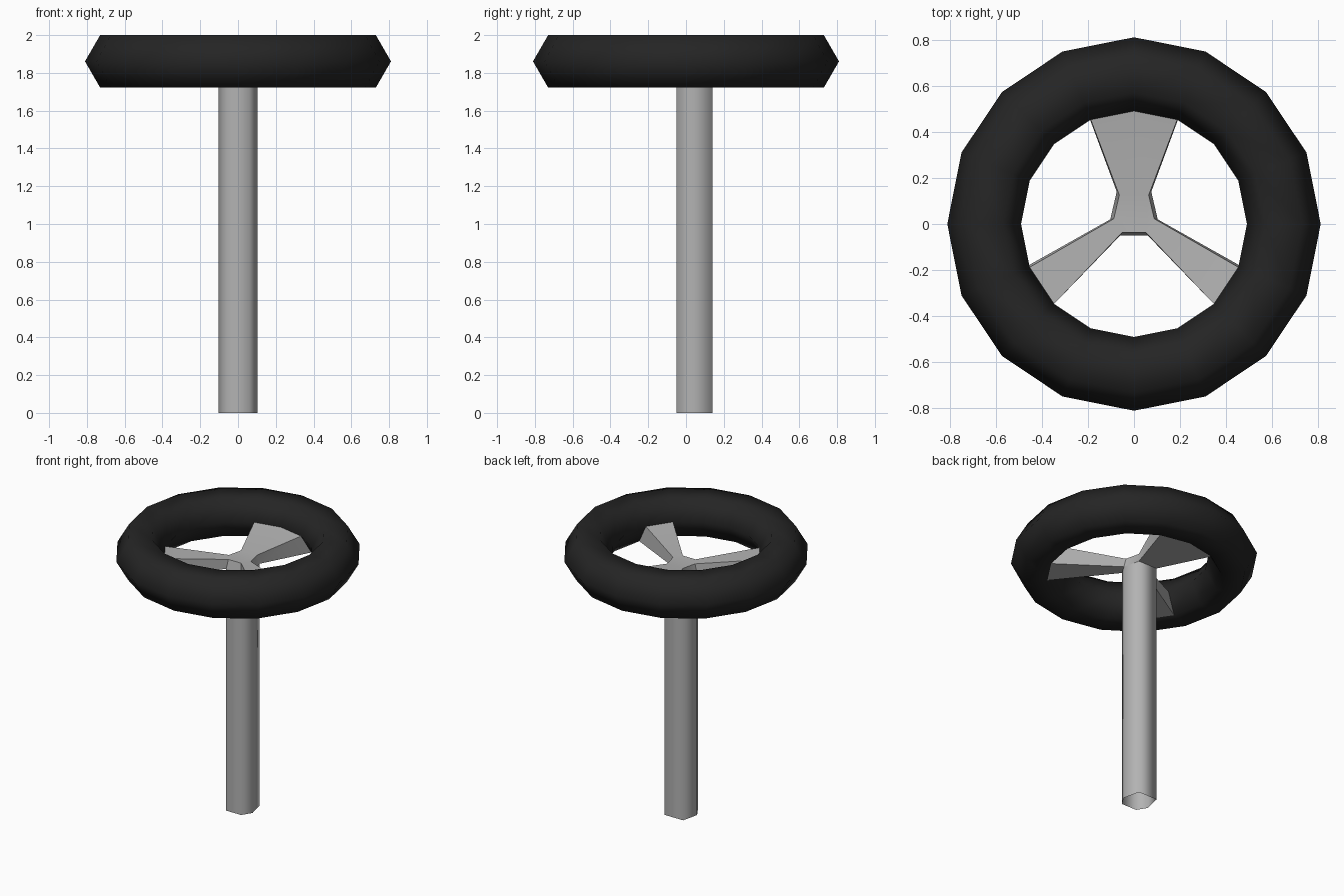
import bpy, bmesh
from math import cos, sin, pi, radians

if "Cube" in bpy.data.objects:
    bpy.data.objects.remove(bpy.data.objects["Cube"])


def material(name, v):
    m = bpy.data.materials.new(name)
    m.diffuse_color = (v, v, v, 1)
    m.use_nodes = True
    m.node_tree.nodes["Principled BSDF"].inputs["Base Color"].default_value = m.diffuse_color
    return m


grey = material("grey metal", 0.45)
black = material("black rubber", 0.018)


def finish(bm, name, mat, angle):
    bmesh.ops.recalc_face_normals(bm, faces=bm.faces)
    me = bpy.data.meshes.new(name)
    bm.to_mesh(me)
    bm.free()
    ob = bpy.data.objects.new(name, me)
    bpy.context.collection.objects.link(ob)
    me.materials.append(mat)
    bpy.ops.object.select_all(action='DESELECT')
    ob.select_set(True)
    bpy.context.view_layer.objects.active = ob
    bpy.ops.object.shade_smooth_by_angle(angle=radians(angle))
    return ob


R, r, ZC = 0.65, 0.16, 1.861


def rim_point(deg, k):
    """Point of the rim: angle round the wheel, corner k of the hexagonal section."""
    rad = R + r * cos(k * pi / 3)
    return (rad * cos(radians(deg)), rad * sin(radians(deg)), ZC + r * sin(k * pi / 3))


# Rim: 16-sided ring with a hexagonal section
bm = bmesh.new()
rings = [[bm.verts.new(rim_point(i * 22.5, k)) for k in range(6)] for i in range(16)]
for i in range(16):
    a, b = rings[i], rings[(i + 1) % 16]
    for k in range(6):
        n = (k + 1) % 6
        bm.faces.new((a[k], b[k], b[n], a[n]))
finish(bm, "wheel_rim", black, 65)

# Column section, counter-clockwise from front left
HEX = [(-.06, -.05), (.06, -.05), (.103, .02), (.075, .14), (-.075, .14), (-.103, .02)]
Z_LOW, Z_TOP = 1.75, 1.815


def hex_ring(bm, z, s=1.0):
    return [bm.verts.new((x * s, .04 + (y - .04) * s, z)) for x, y in HEX]


# Column: six-sided tube, open at the bottom
bm = bmesh.new()
lo, hi = hex_ring(bm, 0), hex_ring(bm, Z_LOW)
for i in range(6):
    j = (i + 1) % 6
    bm.faces.new((lo[i], lo[j], hi[j], hi[i]))
finish(bm, "steering_column", grey, 85)

# Hub with three spokes growing out of its sides
bm = bmesh.new()
lo, hi = hex_ring(bm, Z_LOW), hex_ring(bm, Z_TOP, 0.85)
bm.faces.new(hi)
spokes = {1: (-45, -22.5), 3: (67.5, 90, 112.5), 5: (202.5, 225)}
for i in range(6):
    j = (i + 1) % 6
    if i not in spokes:
        bm.faces.new((lo[i], lo[j], hi[j], hi[i]))
        continue
    top = [bm.verts.new(rim_point(a, 3)) for a in spokes[i]]
    bot = [bm.verts.new(rim_point(a, 4)) for a in spokes[i]]
    bm.faces.new([hi[j], hi[i]] + top)
    bm.faces.new([lo[j], lo[i]] + bot)
    bm.faces.new((lo[i], bot[0], top[0], hi[i]))
    bm.faces.new((lo[j], bot[-1], top[-1], hi[j]))
finish(bm, "hub_and_spokes", grey, 40)
